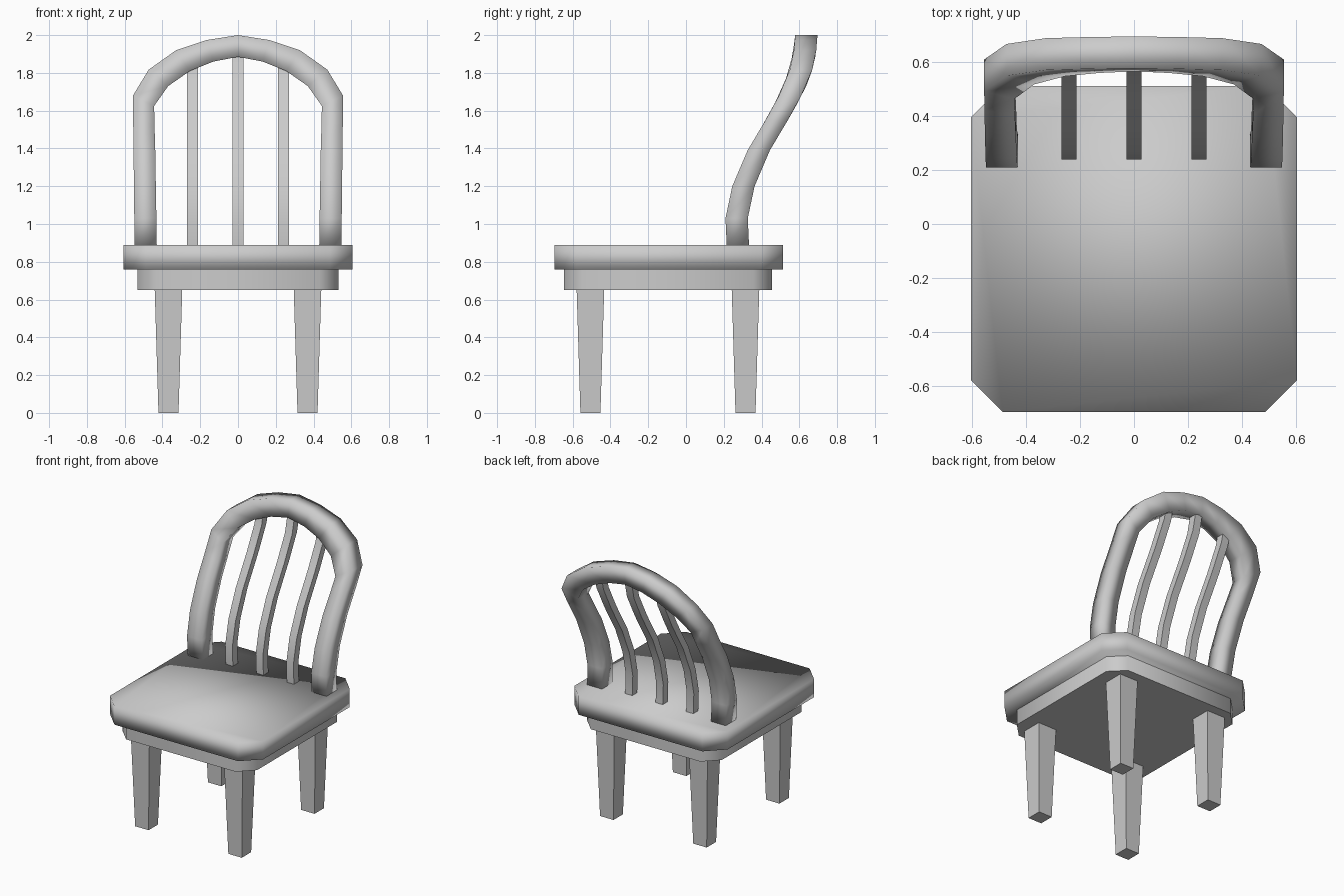
import bpy
import bmesh

if "Cube" in bpy.data.objects:
    bpy.data.objects.remove(bpy.data.objects["Cube"])

# S-curve of the chair back: (z, centre y)
CURVE = [(0.88, 0.275), (1.03, 0.268), (1.2, 0.304), (1.39, 0.385),
         (1.6, 0.51), (1.77, 0.598), (1.9, 0.629), (2.0, 0.637)]


def back_y(z):
    for (z0, y0), (z1, y1) in zip(CURVE, CURVE[1:]):
        if z <= z1:
            return y0 + (y1 - y0) * (z - z0) / (z1 - z0)
    return CURVE[-1][1]


def loft(name, rings, angle=None):
    """Skin a list of equal-length vertex rings and cap both ends."""
    bm = bmesh.new()
    loops = [[bm.verts.new(p) for p in ring] for ring in rings]
    n = len(loops[0])
    for a, b in zip(loops, loops[1:]):
        for i in range(n):
            j = (i + 1) % n
            bm.faces.new((a[i], a[j], b[j], b[i]))
    bm.faces.new(loops[0][::-1])
    bm.faces.new(loops[-1])
    bmesh.ops.recalc_face_normals(bm, faces=bm.faces)
    mesh = bpy.data.meshes.new(name)
    bm.to_mesh(mesh)
    bm.free()
    obj = bpy.data.objects.new(name, mesh)
    bpy.context.collection.objects.link(obj)
    bpy.ops.object.select_all(action='DESELECT')
    bpy.context.view_layer.objects.active = obj
    obj.select_set(True)
    if angle is None:
        bpy.ops.object.shade_smooth()
    else:
        bpy.ops.object.shade_smooth_by_angle(angle=angle)
    return obj


def slab(name, hx, y0, y1, z0, z1, c, angle=None):
    """Plate with four chamfered corners."""
    outline = [(hx - c, y0), (hx, y0 + c), (hx, y1 - c), (hx - c, y1),
               (c - hx, y1), (-hx, y1 - c), (-hx, y0 + c), (c - hx, y0)]
    return loft(name, [[(x, y, z) for x, y in outline] for z in (z0, z1)], angle)


def square(x, y, z, h):
    return [(x - h, y - h, z), (x + h, y - h, z), (x + h, y + h, z), (x - h, y + h, z)]


# Seat and the apron below it
slab("seat", 0.605, -0.697, 0.513, 0.76, 0.89, 0.117)
slab("apron", 0.532, -0.645, 0.456, 0.65, 0.76, 0.1, 0.9)

# Tapered square legs
for label, y in (("front", -0.506), ("back", 0.315)):
    for side, x in (("left", -0.368), ("right", 0.368)):
        loft(f"{label}_leg_{side}", [square(x, y, 0, 0.053), square(x, y, 0.655, 0.073)], 0.5)

# Arched back frame: matching outer and inner (x, z) points of the right half
OUTER = [(0.547, 0.88), (0.549, 1.03), (0.551, 1.2), (0.553, 1.39), (0.556, 1.68),
         (0.473, 1.817), (0.328, 1.92), (0.165, 1.974), (0, 2.0)]
INNER = [(0.43, 0.88), (0.432, 1.03), (0.435, 1.2), (0.438, 1.39), (0.444, 1.625),
         (0.37, 1.73), (0.255, 1.81), (0.13, 1.86), (0, 1.885)]
half = list(zip(OUTER, INNER))
# extra station keeps the bend on the upper uprights
half.insert(4, ((0.555, 1.55), (0.442, 1.52)))
T = 0.059


def frame_ring(outer, inner, s):
    (xo, zo), (xi, zi) = outer, inner
    yo, yi = back_y(zo), back_y(zi)
    return [(s * xo, yo - T, zo), (s * xo, yo + T, zo),
            (s * xi, yi + T, zi), (s * xi, yi - T, zi)]


rings = [frame_ring(o, i, 1) for o, i in half]
rings += [frame_ring(o, i, -1) for o, i in reversed(half[:-1])]
loft("back_frame", rings)

# Three curved slats
for name, x, top in (("left", -0.241, 1.83), ("middle", 0, 1.91), ("right", 0.241, 1.83)):
    heights = [z for z, _ in CURVE if z < top - 0.05] + [top]
    loft(f"slat_{name}", [square(x, back_y(z), z, 0.028) for z in heights], 0.6)
